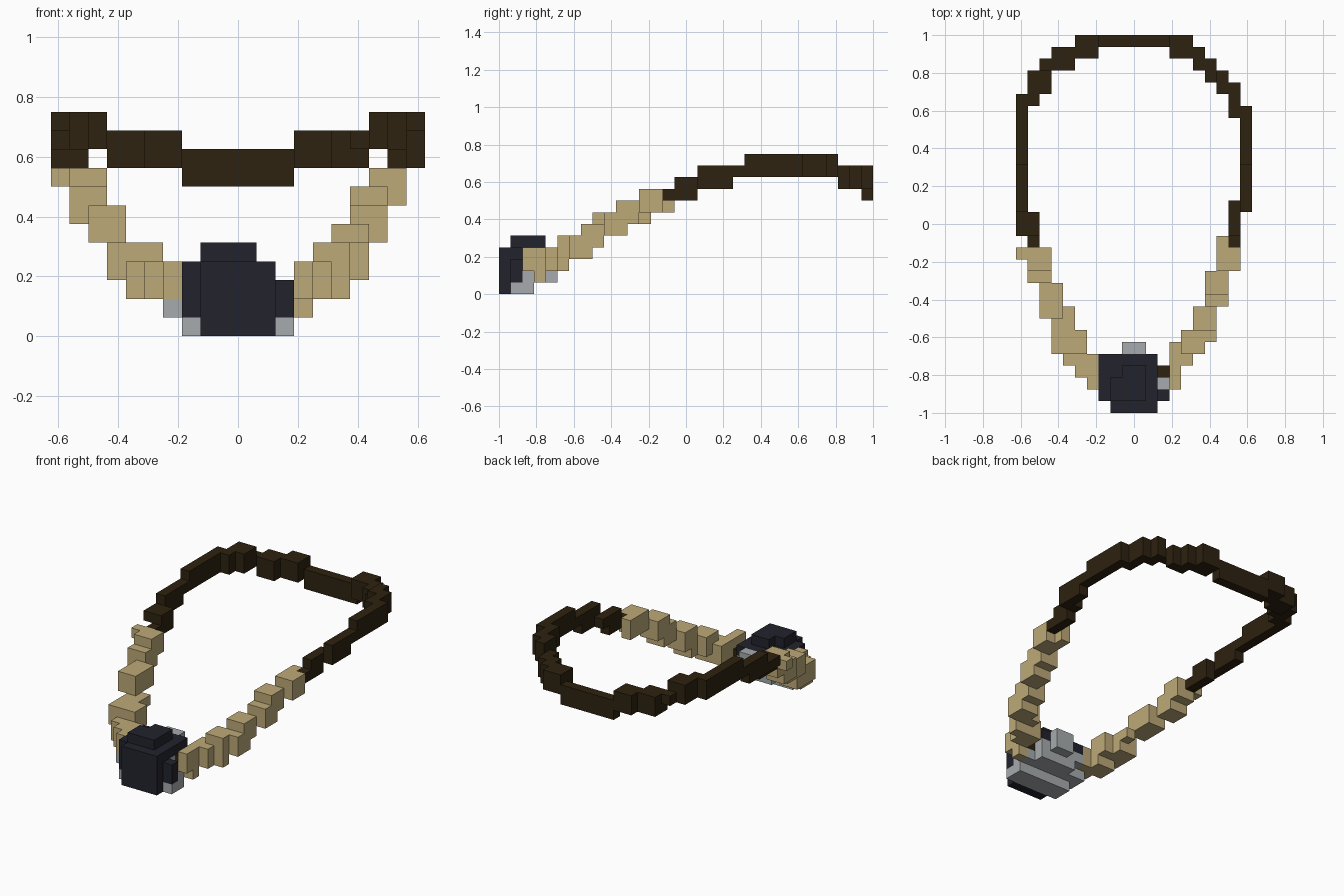
import bpy, bmesh
from mathutils import Vector

cube = bpy.data.objects.get("Cube")
if cube:
    bpy.data.objects.remove(cube, do_unlink=True)

U = 1 / 16  # size of one block


def material(name, rgb):
    m = bpy.data.materials.new(name)
    m.use_nodes = True
    m.diffuse_color = (*rgb, 1)
    bsdf = m.node_tree.nodes["Principled BSDF"]
    bsdf.inputs["Base Color"].default_value = (*rgb, 1)
    bsdf.inputs["Roughness"].default_value = 0.9
    return m


def cells(boxes):
    """All block cells inside boxes given as x0, x1, y0, y1, z0, z1."""
    return {(x, y, z) for x0, x1, y0, y1, z0, z1 in boxes
            for x in range(x0, x1) for y in range(y0, y1) for z in range(z0, z1)}


def mirrored(boxes):
    return boxes + [(-b[1], -b[0], *b[2:]) for b in boxes]


def block_part(name, filled, mat):
    """One closed shell around the filled cells."""
    bm = bmesh.new()
    for c in filled:
        for axis in range(3):
            for side in (0, 1):
                n = list(c)
                n[axis] += 2 * side - 1
                if tuple(n) in filled:
                    continue
                a, b = (axis + 1) % 3, (axis + 2) % 3
                corners = [(0, 0), (1, 0), (1, 1), (0, 1)]
                if not side:
                    corners.reverse()
                vs = []
                for i, j in corners:
                    p = Vector(c)
                    p[axis] += side
                    p[a] += i
                    p[b] += j
                    vs.append(bm.verts.new(p * U))
                bm.faces.new(vs)
    bmesh.ops.remove_doubles(bm, verts=bm.verts, dist=1e-4)
    # Merge the flat grid into large faces
    bmesh.ops.dissolve_limit(bm, angle_limit=0.01, verts=bm.verts, edges=bm.edges)
    me = bpy.data.meshes.new(name)
    bm.to_mesh(me)
    bm.free()
    me.materials.append(mat)
    ob = bpy.data.objects.new(name, me)
    bpy.context.collection.objects.link(ob)
    return ob


brown = material("dark brown leather", (0.027, 0.016, 0.005))
tan = material("tan rope", (0.51, 0.40, 0.19))
grey = material("grey metal", (0.39, 0.41, 0.42))
navy = material("dark navy stone", (0.016, 0.016, 0.026))

# Cord around the neck: shared run on both sides, then uneven extras
cord = cells(mirrored([
    (8, 9, -2, -1, 8, 9), (8, 9, -1, 1, 8, 10),
    (9, 10, 1, 4, 9, 11), (9, 10, 4, 5, 10, 11), (9, 10, 5, 10, 10, 12),
    (8, 9, 10, 12, 10, 12), (7, 8, 11, 13, 10, 12),
    (6, 7, 13, 14, 9, 11), (5, 6, 13, 15, 9, 11),
    (3, 5, 14, 16, 9, 11), (0, 3, 15, 16, 8, 10)]))
cord |= cells([
    (8, 9, 1, 2, 9, 10), (8, 9, 9, 10, 10, 12), (6, 7, 12, 13, 10, 11),
    (-10, -9, -1, 1, 9, 10), (-10, -9, 10, 11, 10, 12),
    (-9, -8, 12, 13, 10, 12), (-8, -7, 13, 14, 10, 11),
    (-7, -6, 14, 15, 9, 11)])
block_part("neck_cord", cord, brown)

# Short end of the cord behind the stone
block_part("cord_end", cells([(2, 3, -13, -12, 2, 3)]), brown)

# Rope stepping down to the pendant on each side
left_rope = cells([
    (7, 9, -4, -2, 7, 9), (7, 8, -2, -1, 7, 9),
    (6, 8, -6, -4, 6, 8), (6, 8, -7, -5, 5, 7),
    (5, 7, -8, -7, 4, 6), (5, 7, -10, -8, 3, 5), (5, 7, -9, -8, 4, 6),
    (4, 6, -11, -9, 3, 5), (4, 6, -11, -10, 2, 4),
    (3, 5, -12, -10, 2, 4), (3, 4, -14, -12, 2, 4), (3, 4, -13, -12, 1, 2)])
block_part("left_rope", left_rope - cord, tan)

right_rope = cells([
    (-10, -7, -3, -2, 8, 9), (-9, -7, -4, -2, 7, 9), (-9, -7, -5, -3, 6, 8),
    (-8, -6, -8, -5, 5, 7), (-6, -5, -8, -7, 4, 5),
    (-7, -5, -10, -8, 3, 5), (-7, -4, -11, -9, 3, 5),
    (-6, -4, -12, -10, 2, 4), (-5, -3, -13, -11, 2, 4),
    (-4, -3, -14, -13, 2, 4)])
block_part("right_rope", right_rope - cord, tan)

# Leaning stone at the front
stone = cells([
    (-2, 2, -16, -15, 0, 4), (-2, 2, -15, -14, 1, 4),
    (-3, -2, -15, -14, 1, 4), (2, 3, -15, -14, 1, 3),
    (-3, 2, -14, -11, 3, 4), (-2, 1, -15, -13, 4, 5), (-1, 1, -13, -12, 4, 5)])
block_part("pendant_stone", stone, navy)

# Stepped metal backing under and behind the stone
backing = cells([
    (-3, 3, -15, -13, 0, 1), (-3, 3, -14, -12, 1, 2), (-4, -3, -14, -12, 1, 2),
    (-2, 2, -12, -11, 1, 2), (-3, 2, -14, -11, 2, 3), (-1, 1, -11, -10, 2, 4)])
block_part("pendant_backing", backing - stone, grey)
